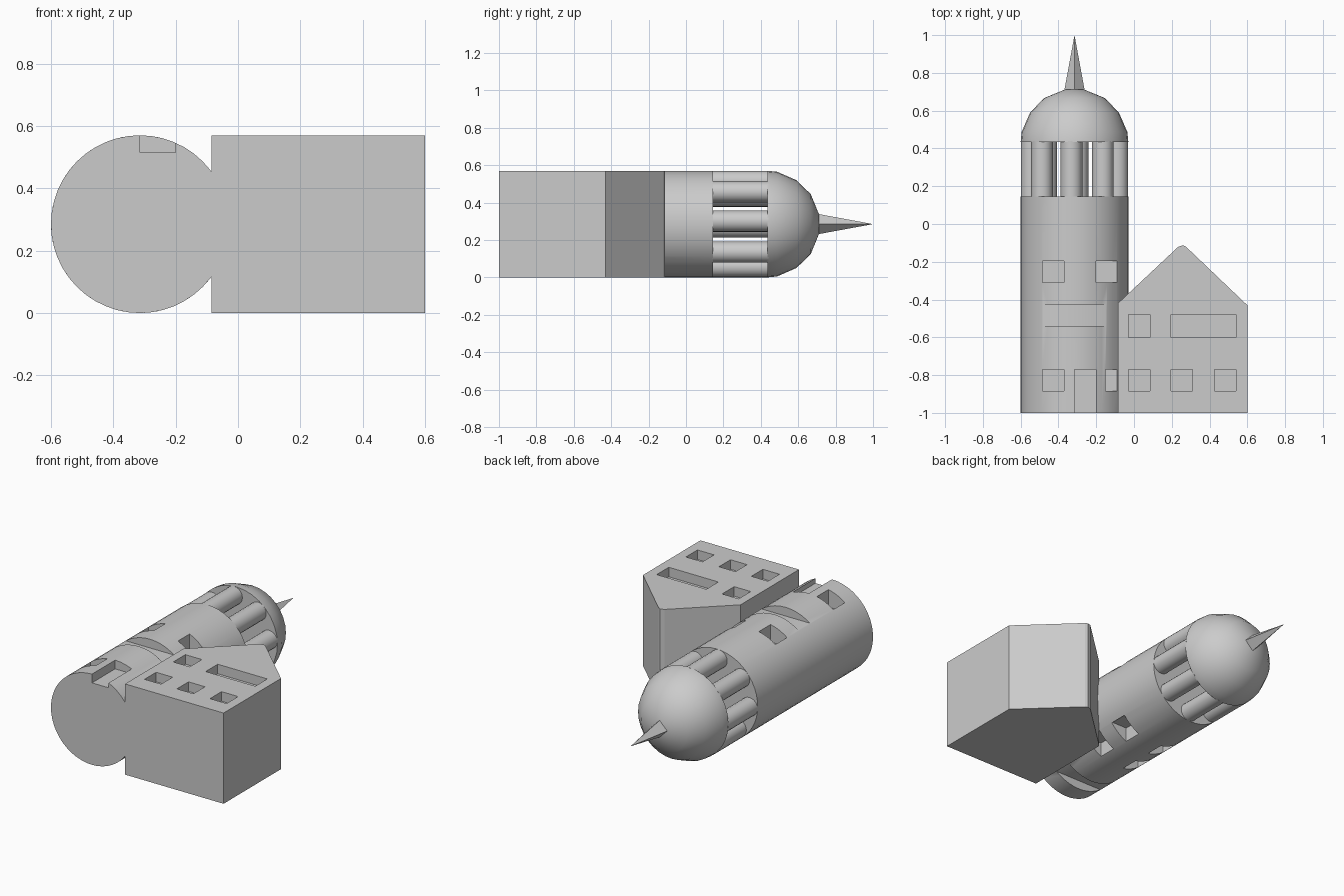
import bpy, bmesh, math
from mathutils import Matrix, Vector

if "Cube" in bpy.data.objects:
    bpy.data.objects.remove(bpy.data.objects["Cube"])

stone = bpy.data.materials.new("plain_grey")
stone.use_nodes = True
GREY = (0.6, 0.6, 0.6, 1)
stone.diffuse_color = GREY
stone.node_tree.nodes["Principled BSDF"].inputs["Base Color"].default_value = GREY

CX, CZ, R = -0.315, 0.285, 0.285      # tower axis and radius
TOP = 2 * R
ALONG_Y = Matrix.Rotation(-math.pi / 2, 4, "X")


def finish(bm, name, smooth=False):
    bmesh.ops.recalc_face_normals(bm, faces=bm.faces)
    me = bpy.data.meshes.new(name)
    bm.to_mesh(me)
    bm.free()
    me.materials.append(stone)
    ob = bpy.data.objects.new(name, me)
    bpy.context.collection.objects.link(ob)
    if smooth:
        shade(ob)
    return ob


def activate(ob):
    bpy.ops.object.select_all(action="DESELECT")
    ob.select_set(True)
    bpy.context.view_layer.objects.active = ob


def shade(ob):
    activate(ob)
    bpy.ops.object.shade_smooth_by_angle(angle=math.radians(35))


def rod(name, x, z, y0, y1, r0, r1, sides, smooth=True):
    """Cylinder or cone lying along y."""
    bm = bmesh.new()
    place = Matrix.Translation((x, (y0 + y1) / 2, z)) @ ALONG_Y
    bmesh.ops.create_cone(bm, cap_ends=True, segments=sides, radius1=r0,
                          radius2=r1, depth=y1 - y0, matrix=place)
    return finish(bm, name, smooth)


def carve(ob, boxes):
    """Cut recesses given as (x0, x1, y0, y1, z0, z1)."""
    bm = bmesh.new()
    for x0, x1, y0, y1, z0, z1 in boxes:
        mid = Vector((x0 + x1, y0 + y1, z0 + z1)) / 2
        size = Matrix.Diagonal((x1 - x0, y1 - y0, z1 - z0, 1))
        bmesh.ops.create_cube(bm, size=1, matrix=Matrix.Translation(mid) @ size)
    cutter = finish(bm, "recess_cutter")
    cutter.hide_render = True
    activate(ob)
    mod = ob.modifiers.new("recesses", "BOOLEAN")
    mod.operation, mod.solver, mod.object = "DIFFERENCE", "EXACT", cutter
    bpy.ops.object.modifier_apply(modifier=mod.name)
    bpy.data.objects.remove(cutter)


# Tower shaft with recessed windows, bands and door
tower = rod("tower", CX, CZ, -1, 0.145, R, R, 48, smooth=False)
HIGH, MID, LOW = (-0.31, -0.195), (-0.54, -0.425), (-0.885, -0.77)
LEFT, RIGHT = (-0.485, -0.37), (-0.2, -0.09)
BAND = (-0.58, -0.05)
DEEP, SHALLOW = 0.115, 0.055


def upper(xs, ys, depth):
    return (*xs, *ys, TOP - depth, TOP + 0.1)


def lower(xs, ys, depth):
    return (*xs, *ys, -0.1, depth)


cuts = [upper(xs, HIGH, DEEP) for xs in (LEFT, RIGHT)]
cuts += [lower(xs, ys, DEEP) for xs in (LEFT, RIGHT) for ys in (HIGH, MID)]
cuts += [upper(BAND, MID, SHALLOW), lower(BAND, LOW, SHALLOW),
         upper(LEFT, LOW, DEEP), upper((-0.15, -0.09), LOW, DEEP),
         upper((-0.315, -0.2), (-1.1, -0.77), SHALLOW)]
carve(tower, cuts)
shade(tower)

# Ring of belfry columns
for i in range(8):
    a = math.radians(4 + 45 * i)
    rod(f"column_{i + 1}", CX + 0.228 * math.cos(a), CZ + 0.228 * math.sin(a),
        0.14, 0.44, 0.057, 0.057, 20)

# Dome, turned from a faceted profile
bm = bmesh.new()
profile = [(0, 0.435), (R, 0.435), (0.28, 0.487), (0.235, 0.59),
           (0.16, 0.667), (0.05, 0.712), (0, 0.712)]
verts = [bm.verts.new((CX + r, y, CZ)) for r, y in profile]
edges = [bm.edges.new(pair) for pair in zip(verts, verts[1:])]
bmesh.ops.spin(bm, geom=verts + edges, cent=(CX, 0, CZ), axis=(0, 1, 0),
               angle=math.tau, steps=32, use_duplicate=False)
bmesh.ops.remove_doubles(bm, verts=bm.verts, dist=0.0005)
finish(bm, "dome", smooth=True)

# Spire
rod("spire", CX, CZ, 0.712, 1, 0.053, 0, 4, smooth=False)

# Gabled house with recessed windows
bm = bmesh.new()
outline = [(-0.085, -1), (0.6, -1), (0.6, -0.43), (0.275, -0.12),
           (0.26, -0.113), (0.235, -0.12), (-0.085, -0.42)]
base = bm.faces.new([bm.verts.new((x, y, 0)) for x, y in outline])
top = bmesh.ops.extrude_face_region(bm, geom=[base])["geom"]
bmesh.ops.translate(bm, vec=(0, 0, TOP),
                    verts=[v for v in top if isinstance(v, bmesh.types.BMVert)])
house = finish(bm, "house")
UPPER_ROW = (-0.6, -0.48)
windows = [upper((x, x + 0.115), LOW, 0.06) for x in (-0.03, 0.195, 0.425)]
windows += [upper(xs, UPPER_ROW, 0.06) for xs in ((-0.03, 0.085), (0.195, 0.54))]
carve(house, windows)
